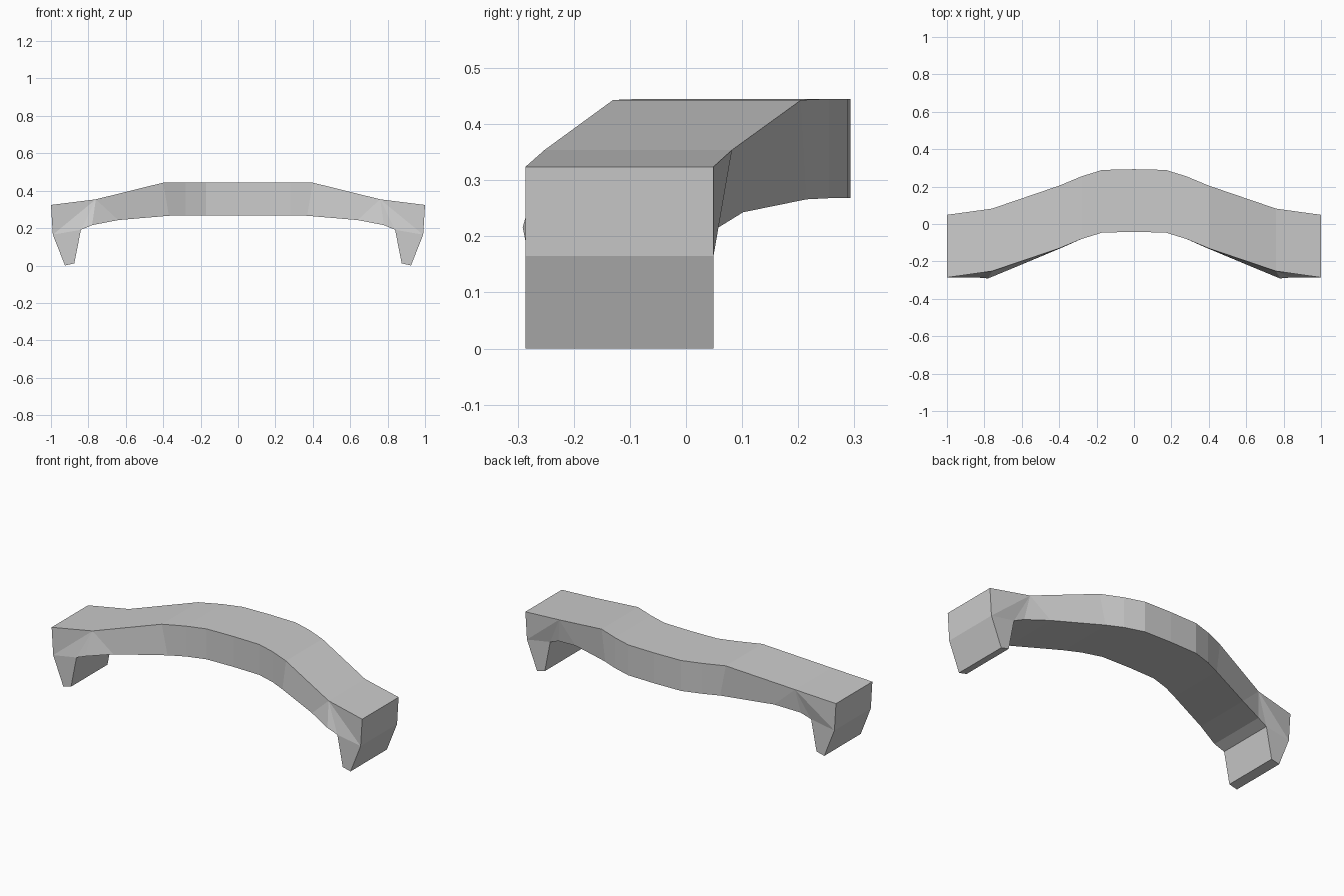
import bpy, bmesh

if "Cube" in bpy.data.objects:
    bpy.data.objects.remove(bpy.data.objects["Cube"])

# Right half, points as (x, z, y of the front edge, y of the back edge)
top = [(0, .445, -.042, .293), (.17, .445, -.046, .289), (.28, .445, -.08, .255),
       (.4, .443, -.13, .205), (.76, .354, -.252, .082), (1, .324, -.286, .049)]
bottom = [(0, .268, -.042, .293), (.17, .268, -.046, .289), (.28, .268, -.08, .255),
          (.37, .266, -.12, .215), (.64, .243, -.233, .102), (.78, .216, -.291, .058),
          (.84, .191, -.286, .049), (.875, .012, -.286, .049), (.925, 0, -.286, .049),
          (.99, .165, -.286, .049)]
outline = top + bottom[::-1]
n = len(outline)
T = list(range(len(top)))
B = [n - 1 - i for i in range(len(bottom))]

bm = bmesh.new()
front = [bm.verts.new((x, yf, z)) for x, z, yf, yb in outline]
back = [bm.verts.new((x, yb, z)) for x, z, yf, yb in outline]

# Top, end, leg and underside faces; the centre stays open for the mirror
for i in range(n - 1):
    bm.faces.new((front[i], front[i + 1], back[i + 1], back[i]))

# Front and back walls
walls = [(T[i], T[i + 1], B[i + 1], B[i]) for i in range(4)]
walls += [(T[4], B[5], B[4]), (T[4], B[6], B[5]), (T[4], B[9], B[6]),
          (T[4], T[5], B[9]), (B[6], B[9], B[8], B[7])]
for w in walls:
    bm.faces.new([front[i] for i in w])
    bm.faces.new([back[i] for i in reversed(w)])

# Mirror to the left side
geom = bm.verts[:] + bm.edges[:] + bm.faces[:]
bmesh.ops.mirror(bm, geom=geom, axis='X', merge_dist=.001)
bmesh.ops.remove_doubles(bm, verts=bm.verts, dist=.0005)
bmesh.ops.recalc_face_normals(bm, faces=bm.faces)

mesh = bpy.data.meshes.new("curved_bench")
bm.to_mesh(mesh)
bm.free()
bpy.context.collection.objects.link(bpy.data.objects.new("curved_bench", mesh))
